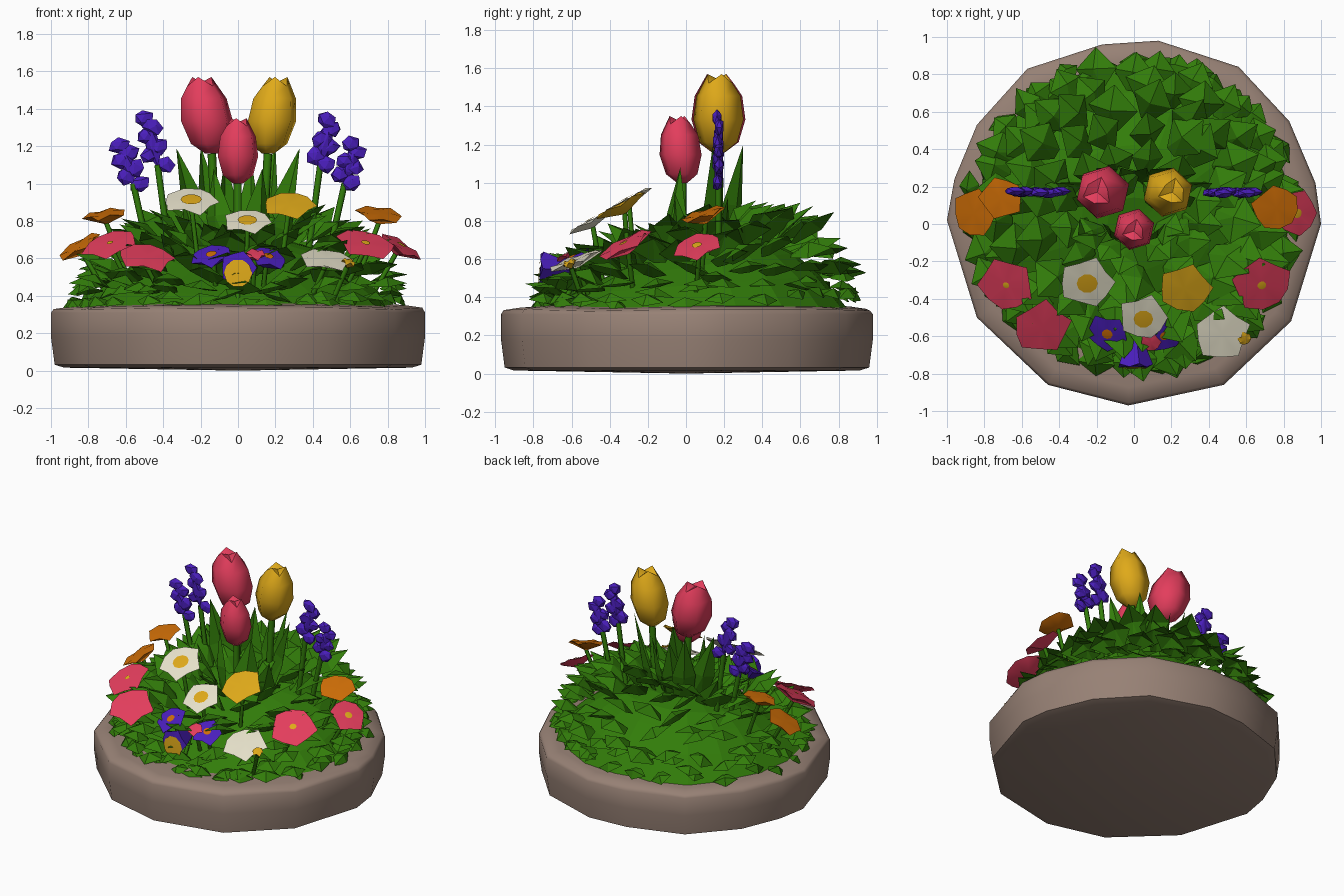
import bpy, bmesh, math, random
from mathutils import Vector as V

if "Cube" in bpy.data.objects:
    bpy.data.objects.remove(bpy.data.objects["Cube"])

random.seed(4)

def mat(name, r, g, b):
    m = bpy.data.materials.new(name)
    m.diffuse_color = (r, g, b, 1)
    m.use_nodes = True
    m.node_tree.nodes["Principled BSDF"].inputs["Base Color"].default_value = m.diffuse_color
    return m

STONE = mat("stone", .31, .22, .178)
GREEN = mat("leaf green", .032, .205, .003)
PINK = mat("petal pink", .77, .047, .108)
YELLOW = mat("petal yellow", .74, .40, .01)
ORANGE = mat("petal orange", .62, .155, .002)
PURPLE = mat("petal purple", .068, .013, .50)
WHITE = mat("petal cream", .83, .79, .62)

def finish(bm, name, mats, smooth=None, fix=False):
    if fix:
        bmesh.ops.recalc_face_normals(bm, faces=bm.faces)
    me = bpy.data.meshes.new(name)
    bm.to_mesh(me)
    bm.free()
    for m in mats:
        me.materials.append(m)
    ob = bpy.data.objects.new(name, me)
    bpy.context.collection.objects.link(ob)
    if smooth:
        bpy.ops.object.select_all(action='DESELECT')
        bpy.context.view_layer.objects.active = ob
        ob.select_set(True)
        bpy.ops.object.shade_smooth_by_angle(angle=math.radians(smooth))
    return ob

def bridge(bm, a, b, mi=0):
    n = len(a)
    for i in range(n):
        bm.faces.new((a[i], a[(i + 1) % n], b[(i + 1) % n], b[i])).material_index = mi

def fan(bm, ring, point, mi=0):
    c = bm.verts.new(point)
    for i in range(len(ring)):
        bm.faces.new((ring[i], ring[(i + 1) % len(ring)], c)).material_index = mi

def leaf(bm, base, tip, width, up, foot=.25, belly=.5):
    """Folded leaf with a narrow foot, wide belly and pointed tip."""
    base, tip = V(base), V(tip)
    d = tip - base
    side = d.cross(V(up)).normalized()
    n = side.cross(d).normalized()
    mid = base + d * belly + n * width * .22
    w = side * width / 2
    pts = [base - w * foot, base + w * foot, mid + w - n * width * .2, tip,
           mid - w - n * width * .2, mid]
    v = [bm.verts.new(p) for p in pts]
    for f in ((0, 1, 5), (1, 2, 5), (2, 3, 5), (3, 4, 5), (4, 0, 5)):
        bm.faces.new([v[i] for i in f])

def stem(bm, a, b, r=.02):
    a, b = V(a), V(b)
    q = (b - a).to_track_quat('Z', 'Y')
    rings = [[bm.verts.new(p + q @ V((r * math.cos(t * math.tau / 5), r * math.sin(t * math.tau / 5), 0)))
              for t in range(5)] for p in (a, b)]
    bridge(bm, *rings)

# Stone planter: uneven ring outline lofted through a rounded section
outline = [(1, 0), (.97, .22), (.83, .55), (.56, .84), (.13, .98), (-.17, .96), (-.57, .83),
           (-.84, .53), (-.96, .24), (-1, .02), (-.84, -.5), (-.46, -.86), (-.03, -.97), (.48, -.86), (.84, -.52)]
bm = bmesh.new()
rings = []
for s, z in ((.78, .355), (.9, .345), (.985, .333), (1, .31), (1, .18), (.98, .032), (.93, .016)):
    rings.append([bm.verts.new((x * s, y * s, z + (.006 * math.sin(7 * x + 3 * y) if z > .32 else 0)))
                  for x, y in outline])
for a, b in zip(rings, rings[1:]):
    bridge(bm, a, b)
fan(bm, rings[0], (0, 0, .355))
fan(bm, rings[-1], (0, 0, 0))
finish(bm, "stone_planter", [STONE], 60, True)

# Planted mound, fuller toward the back
def reach(a):
    return .86 + .06 * math.sin(a) + (.06 * abs(math.cos(a)))

def height(x, y):
    a = math.atan2(y, x)
    t = min(1, math.hypot(x, y) / (.92 * reach(a)))
    back = (math.sin(a) + 1) / 2 if t > .01 else .5
    return .34 + .32 * (1 - t ** (1.3 + 1.2 * back)) + .10 * back * (1 - t) * t * 4

bm = bmesh.new()
rings = []
for k in range(6, 0, -1):
    ring = []
    for i in range(20):
        a = i * math.tau / 20
        r = .92 * reach(a) * k / 6
        x, y = r * math.cos(a), r * math.sin(a)
        ring.append(bm.verts.new((x, y, height(x, y))))
    rings.append(ring)
for a, b in zip(rings, rings[1:]):
    bridge(bm, a, b)
fan(bm, rings[-1], (0, 0, .66))
finish(bm, "green_mound", [GREEN], None, True)

# Leaves in rows: radius, count, length, width, pitch in degrees
bm = bmesh.new()
rows = ((.14, 8, .22, .18, 42), (.28, 13, .25, .21, 36), (.42, 17, .28, .24, 31), (.53, 21, .28, .24, 24),
        (.63, 24, .25, .23, 17), (.71, 27, .21, .21, 7), (.77, 28, .15, .19, -6), (.81, 28, .11, .17, -25))
for r, n, ln, w, pitch in rows:
    for i in range(n):
        a = (i + random.uniform(-.3, .3)) * math.tau / n
        rr = r * reach(a) / .92 + random.uniform(-.03, .03)
        x, y = rr * math.cos(a), rr * math.sin(a)
        h = a + random.uniform(-.35, .35)
        back = max(0, math.sin(a))
        p = math.radians(pitch + random.uniform(-9, 9) + (back * 6 if .3 < r < .6 else 0))
        l = ln * random.uniform(.85, 1.1) * (.8 + .2 * reach(a) / .92)
        b = V((x, y, height(x, y) + .015 + .03 * back))
        d = V((math.cos(h) * math.cos(p), math.sin(h) * math.cos(p), math.sin(p)))
        roll = V((random.uniform(-.4, .4), random.uniform(-.4, .4), 1))
        leaf(bm, b, b + d * l, w * random.uniform(.85, 1.15), roll)
finish(bm, "mound_leaves", [GREEN])

# Tall blades around the tulips
bm = bmesh.new()
for s in (-1, 1):
    for bx, by, tx, ty, tz, w in ((.14, .13, .33, .14, 1.19, .16), (.1, .18, .2, .3, 1.2, .16),
                                  (.03, .16, .07, .3, 1.14, .15), (.16, .02, .3, -.06, .95, .15),
                                  (.07, -.06, .13, -.03, 1.08, .17), (.2, .15, .42, .22, .92, .14)):
        leaf(bm, (s * bx, by, .58), (s * tx, ty, tz), w, (s * .8, 1 if ty > .1 else -1, .25), .7, .5)
finish(bm, "tulip_blades", [GREEN])

# Tulips: six-sided cups with three raised petal tips
stems = bmesh.new()

def tulip(name, base, top, r, m):
    base, top = V(base), V(top)
    d = top - base
    bm = bmesh.new()
    rings = []
    for t, k in ((0, .25), (.13, .75), (.42, 1), (.72, .88), (1, .42)):
        ring = []
        for i in range(6):
            a = i * math.tau / 6 + .3
            tt = t - .12 if t == 1 and i % 2 else t
            kk = k + .15 if t == 1 and i % 2 else k
            ring.append(bm.verts.new(base + d * tt + V((math.cos(a), math.sin(a), 0)) * r * kk))
        rings.append(ring)
    for a, b in zip(rings, rings[1:]):
        bridge(bm, a, b)
    fan(bm, rings[-1], base + d * .93)
    bm.faces.new(rings[0][::-1])
    finish(bm, name, [m], 62, True)
    stem(stems, (base.x * .8, base.y, .6), base, .024)

tulip("tulip_left", (-.14, .17, 1.16), (-.2, .17, 1.57), .145, PINK)
tulip("tulip_right", (.16, .17, 1.16), (.21, .17, 1.57), .135, YELLOW)
tulip("tulip_front", (0, -.02, 1.0), (0, -.04, 1.35), .113, PINK)

# Purple flower spikes: flat florets stepping from side to side around a core
def floret(bm, c, rx, rz, tilt):
    for v in bmesh.ops.create_icosphere(bm, subdivisions=1, radius=1)["verts"]:
        k = random.uniform(.8, 1.25)
        a, b = v.co.x * rx * k, v.co.z * rz * k
        v.co = V(c) + V((a * math.cos(tilt) - b * math.sin(tilt), v.co.y * .027,
                         a * math.sin(tilt) + b * math.cos(tilt)))

for n, (x0, z0, x1, z1) in enumerate(((-.43, 1.1, -.49, 1.35), (-.56, 1.0, -.62, 1.2),
                                      (.44, 1.1, .49, 1.34), (.57, 1.0, .62, 1.21))):
    bm = bmesh.new()
    floret(bm, ((x0 + x1) / 2, .17, (z0 + z1) / 2), .04, (z1 - z0) * .48, math.atan2(x0 - x1, z1 - z0))
    for i in range(6):
        t = i / 5
        side = (-1) ** i * .036 * (1 - .5 * t)
        c = (x0 + (x1 - x0) * t + side, .17 + random.uniform(-.008, .008), z0 + (z1 - z0) * t)
        floret(bm, c, .054, .046, random.uniform(-.6, .6))
    finish(bm, "flower_spike_%d" % n, [PURPLE])
    stem(stems, (x0 * .85, .17, .62), (x0, .17, z0), .018)

# Open blossoms: wavy petal dish over a pointed underside, with a thin centre
def blossom(name, c, n, r, m, eye, depth=.05, eye_r=.3, eye_drop=0, petals=5):
    c = V(c)
    q = V(n).normalized().to_track_quat('Z', 'Y')
    up = q @ V((0, 1, 0))
    bm = bmesh.new()

    def ring(k, z, wav=0, off=0):
        out = []
        for i in range(petals * 2):
            a = i * math.tau / (petals * 2)
            kk = r * (k - (wav if i % 2 else 0) + random.uniform(-.07, .07) * (wav > 0))
            out.append(bm.verts.new(c + q @ V((kk * math.cos(a), kk * math.sin(a), z + (wav * .1 if i % 2 else 0)))
                                    + up * off))
        return out
    rim, inner = ring(1.1, 0, .17), ring(.5, .012)
    bridge(bm, rim, inner)
    fan(bm, inner, c + q @ V((0, 0, .012)))
    fan(bm, rim[::-1], c - q @ V((0, 0, depth)))
    if eye:
        fan(bm, ring(eye_r, .018, 0, -eye_drop), c + q @ V((0, 0, .021)) - up * eye_drop, 1)
    finish(bm, name, [m, eye or m], 50)
    x, y = c.x * .84, c.y * .87
    stem(stems, (x, y, height(x, y) - .03), c - q @ V((0, 0, depth * .8)), .014)

F = (0, -.48, .88)
blossoms = (
    ("cream_blossom_left", (-.25, -.31, .9), F, .135, WHITE, YELLOW, .03, .42),
    ("cream_blossom_middle", (.05, -.5, .79), F, .125, WHITE, YELLOW, .03, .42),
    ("yellow_blossom", (.27, -.34, .88), F, .135, YELLOW, None),
    ("pink_blossom_left", (-.68, -.32, .67), (-.25, -.42, .86), .145, PINK, YELLOW, .05, .12),
    ("pink_blossom_right", (.68, -.32, .67), (.2, -.45, .86), .15, PINK, YELLOW, .05, .16),
    ("pink_blossom_side", (.865, .06, .66), (.5, -.2, .84), .12, PINK, YELLOW, .05, .22),
    ("pink_blossom_low", (-.49, -.55, .6), (.1, -.45, .87), .145, PINK, None),
    ("cream_blossom_low", (.47, -.58, .59), (.1, -.35, .93), .14, WHITE, None, .04),
    ("yellow_bud", (.59, -.61, .575), (.3, -.4, .86), .035, YELLOW, None, .03),
    ("orange_blossom_right", (.76, .09, .83), (.15, -.3, .94), .12, ORANGE, None),
    ("orange_blossom_left", (-.71, .14, .83), (-.15, -.2, .96), .11, ORANGE, None),
    ("orange_blossom_side", (-.85, .06, .66), (-.5, -.2, .83), .125, ORANGE, None),
    ("purple_blossom_front", (0, -.75, .55), (0, -1, .05), .09, PURPLE, YELLOW, .25, .84, .03),
    ("purple_blossom_left", (-.14, -.58, .61), (-.2, -.5, .84), .105, PURPLE, ORANGE, .06, .28),
    ("purple_blossom_right", (.16, -.59, .6), (.25, -.5, .83), .095, PURPLE, ORANGE, .06, .28),
    ("pink_bud", (.09, -.63, .615), (0, -.5, .85), .05, PINK, None, .03))
for b in blossoms:
    blossom(*b)
finish(stems, "flower_stems", [GREEN], 80)
